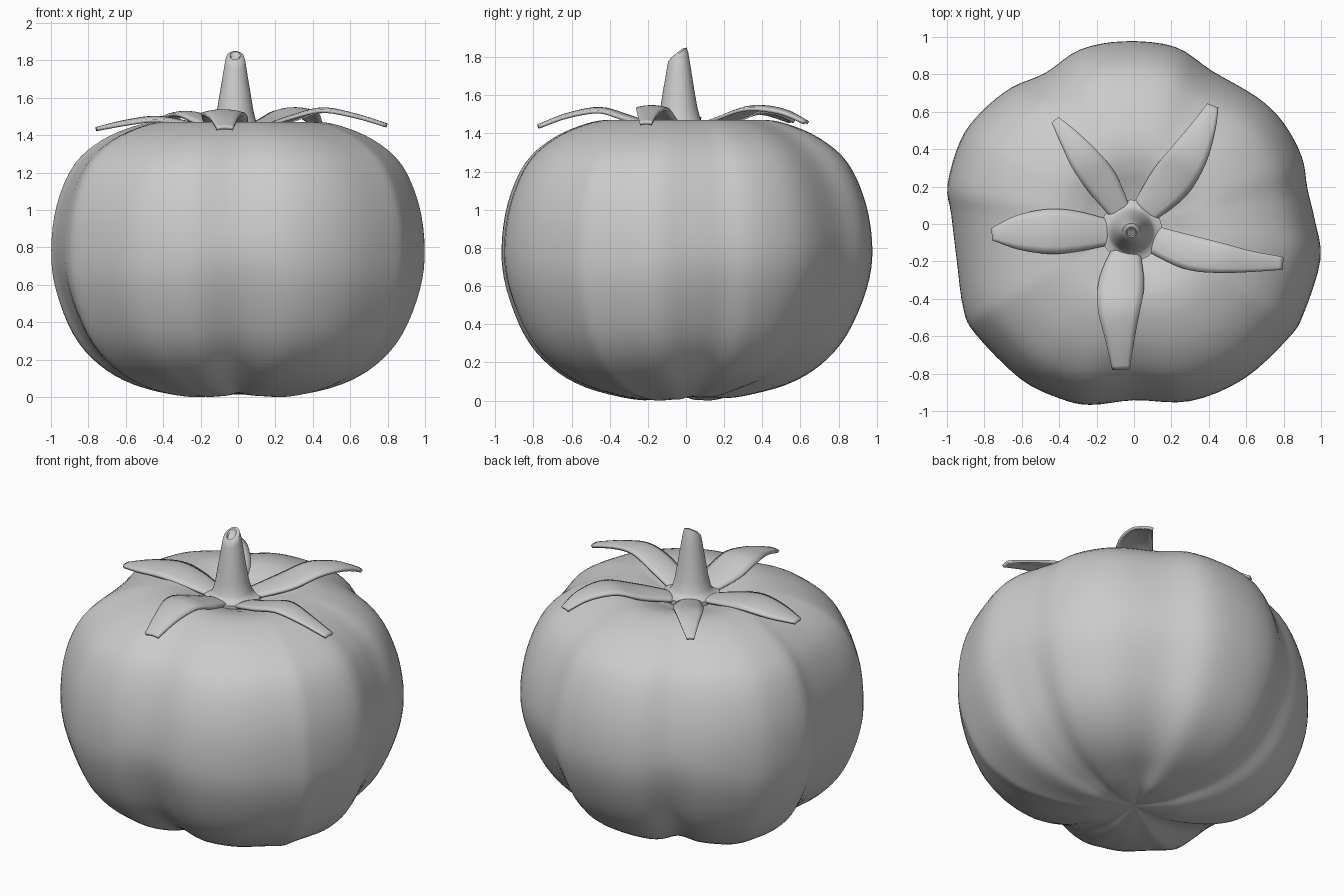
import bpy, bmesh, math
from mathutils import Vector

if "Cube" in bpy.data.objects:
    bpy.data.objects.remove(bpy.data.objects["Cube"])


def smooth_path(pts, n, closed=False):
    """Catmull-Rom samples through tuples of any dimension."""
    out, m = [], len(pts)
    for i in range(m if closed else m - 1):
        if closed:
            p = [pts[(i + k) % m] for k in (-1, 0, 1, 2)]
        else:
            p = [pts[min(max(i + k, 0), m - 1)] for k in (-1, 0, 1, 2)]
        for j in range(n):
            t = j / n
            out.append(tuple(
                0.5 * (2 * b + (c - a) * t + (2 * a - 5 * b + 4 * c - d) * t * t
                       + (3 * b - a - 3 * c + d) * t ** 3)
                for a, b, c, d in zip(*p)))
    if not closed:
        out.append(tuple(pts[-1]))
    return out


def make_object(name, verts, faces, angle=40):
    me = bpy.data.meshes.new(name)
    me.from_pydata(verts, [], faces)
    bm = bmesh.new()
    bm.from_mesh(me)
    bmesh.ops.recalc_face_normals(bm, faces=bm.faces)
    bm.to_mesh(me)
    bm.free()
    ob = bpy.data.objects.new(name, me)
    bpy.context.collection.objects.link(ob)
    bpy.ops.object.select_all(action='DESELECT')
    ob.select_set(True)
    bpy.context.view_layer.objects.active = ob
    bpy.ops.object.shade_smooth_by_angle(angle=math.radians(angle))
    return ob


def skin_rings(rings):
    """Faces over closed rings, with a cap at each end."""
    n = len(rings[0])
    verts = [v for r in rings for v in r]
    faces = [(i * n + j, i * n + (j + 1) % n, (i + 1) * n + (j + 1) % n, (i + 1) * n + j)
             for i in range(len(rings) - 1) for j in range(n)]
    last = (len(rings) - 1) * n
    for start, ring in ((0, rings[0]), (last, rings[-1])):
        c = len(verts)
        verts.append(sum((Vector(v) for v in ring), Vector()) / n)
        faces += [(start + j, start + (j + 1) % n, c) for j in range(n)]
    return verts, faces


# Fruit: lobed outline seen from above, swept along a squat side profile
outline = [(.97, .02), (.93, .19), (.90, .36), (.80, .545), (.66, .68), (.42, .82),
           (.22, .95), (-.05, .98), (-.29, .935), (-.476, .81), (-.66, .73),
           (-.82, .60), (-.93, .45), (-1, .21), (-.98, .05), (-.95, -.20),
           (-.915, -.455), (-.85, -.59), (-.61, -.83), (-.40, -.935),
           (-.235, -.97), (0, -.945), (.30, -.95), (.59, -.83), (.83, -.61),
           (.91, -.48), (1, -.19)]
profile = [(.03, .022), (.15, .012), (.30, .015), (.545, .075), (.73, .18), (.87, .34),
           (.97, .58), (.997, .79), (.965, 1.03), (.87, 1.245), (.72, 1.375),
           (.545, 1.45), (.41, 1.472), (.30, 1.455), (.20, 1.42), (.10, 1.39), (.03, 1.38)]
rim = smooth_path(outline, 4, True)
rings = []
for r, z in smooth_path(profile, 4):
    ring = []
    low = max(0, (.75 - z) / .75)
    high = max(0, (z - .85) / .65)
    for x, y in rim:
        big = math.hypot(x, y)
        depth = 1 - big                       # furrows are positive
        f = (1 - depth * (1 + 1.0 * low + .4 * high)) / big
        lift = depth * .45 * low * min(1, r / .4)
        ring.append((x * f * r, y * f * r, max(0, z + lift)))
    rings.append(ring)
make_object("fruit_body", *skin_rings(rings), angle=80)

# Stem with a flared collar and a slanted cut tip
CX, CY = -.015, -.035
stem = [(.165, 1.405), (.165, 1.435), (.13, 1.442), (.113, 1.47), (.098, 1.53),
        (.083, 1.62), (.068, 1.71), (.055, 1.79), (.048, 1.815), (.028, 1.825), (.022, 1.812)]
rings = []
for r, z in stem:
    slant = .75 * max(0, (z - 1.6) / .22)
    lean = -.01 * max(0, (z - 1.45) / .4)
    ring = []
    for k in range(32):
        a = 2 * math.pi * k / 32
        x, y = r * math.cos(a), r * math.sin(a)
        ring.append((CX + x, CY + y + lean, z + slant * y))
    rings.append(ring)
make_object("stem", *skin_rings(rings), angle=50)

# Five arched sepals: (x, y, half width, height) along each midrib
sepals = {
    "right": [(.10, -.08, .07, 1.43), (.29, -.15, .09, 1.50), (.45, -.18, .08, 1.54),
              (.62, -.20, .055, 1.51), (.795, -.21, .032, 1.455)],
    "back_right": [(.05, .06, .07, 1.43), (.19, .22, .11, 1.49), (.29, .36, .10, 1.54),
                   (.37, .51, .065, 1.52), (.42, .63, .03, 1.46)],
    "back_left": [(-.07, .06, .055, 1.43), (-.17, .22, .085, 1.485), (-.26, .34, .08, 1.52),
                  (-.34, .45, .055, 1.51), (-.42, .555, .022, 1.465)],
    "left": [(-.13, -.045, .065, 1.43), (-.30, -.04, .105, 1.475), (-.45, -.04, .118, 1.495),
             (-.62, -.045, .09, 1.47), (-.758, -.055, .03, 1.435)],
    "front": [(-.04, -.13, .07, 1.43), (-.065, -.30, .118, 1.49), (-.08, -.45, .112, 1.53),
              (-.075, -.62, .075, 1.50), (-.07, -.775, .045, 1.44)],
}
COLS = 7
for side, ribs in sepals.items():
    path = smooth_path(ribs, 5)
    verts = []
    for i, (x, y, w, z) in enumerate(path):
        a, b = path[max(i - 1, 0)], path[min(i + 1, len(path) - 1)]
        d = Vector((b[0] - a[0], b[1] - a[1])).normalized()
        for k in range(COLS):
            s = 2 * k / (COLS - 1) - 1
            verts.append((x - d.y * w * s, y + d.x * w * s, z - .015 * s * s * w / .1))
    faces = [(i * COLS + k, i * COLS + k + 1, (i + 1) * COLS + k + 1, (i + 1) * COLS + k)
             for i in range(len(path) - 1) for k in range(COLS - 1)]
    ob = make_object("sepal_" + side, verts, faces)
    mod = ob.modifiers.new("thickness", 'SOLIDIFY')
    mod.thickness = .018
    mod.offset = 0
